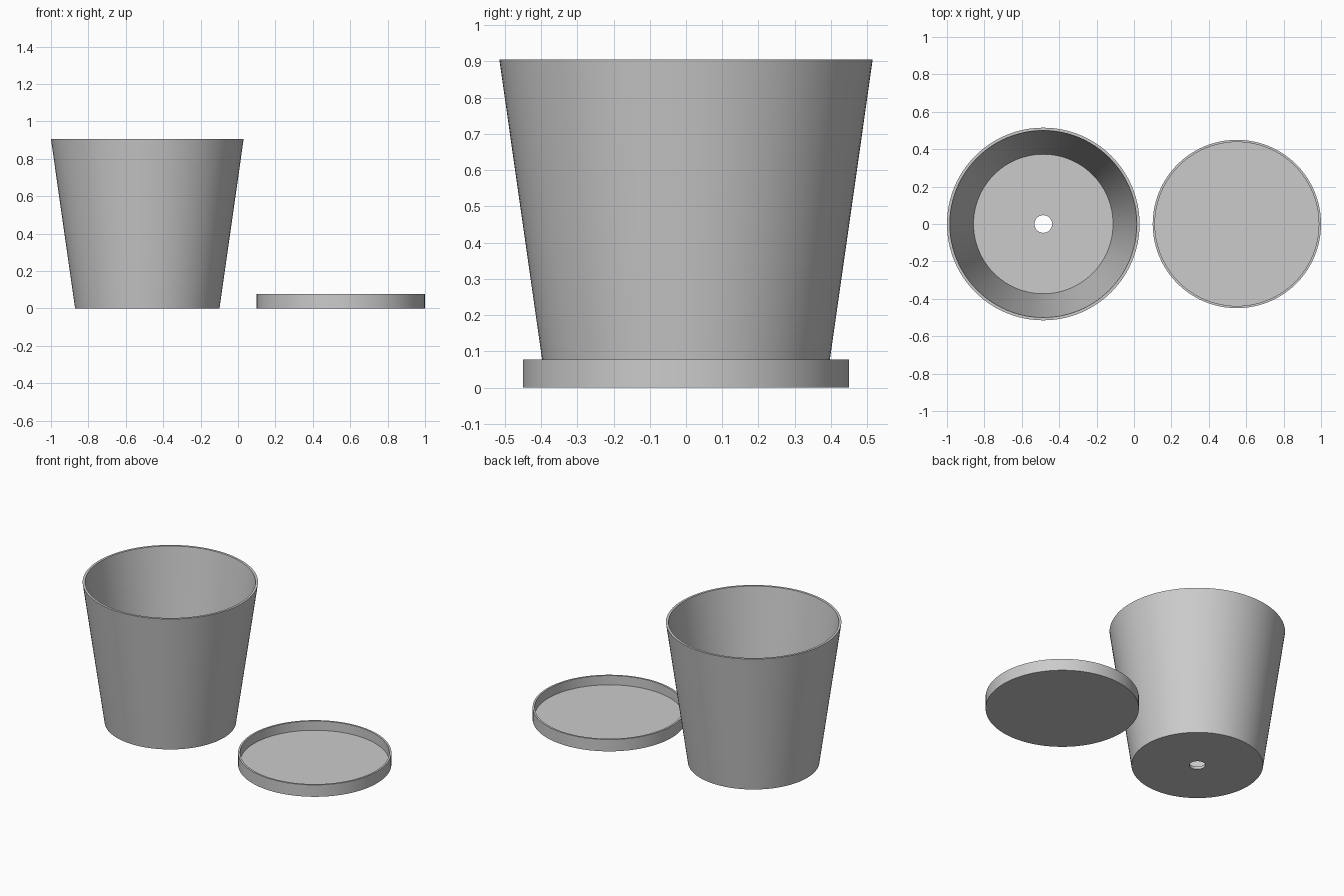
import bpy
import bmesh
import math

cube = bpy.data.objects.get("Cube")
if cube:
    bpy.data.objects.remove(cube, do_unlink=True)

SEGMENTS = 96

grey = bpy.data.materials.new("plain grey")
grey.use_nodes = True
colour = (0.6, 0.6, 0.6, 1)
grey.diffuse_color = colour
grey.node_tree.nodes["Principled BSDF"].inputs["Base Color"].default_value = colour


def lathe(name, profile, x, closed):
    """Turn a radius/height profile round a vertical axis at x."""
    bm = bmesh.new()
    rings = []
    for r, z in profile:
        ring = []
        for i in range(SEGMENTS):
            a = math.tau * i / SEGMENTS
            ring.append(bm.verts.new((r * math.cos(a), r * math.sin(a), z)))
        rings.append(ring)
    pairs = list(zip(rings, rings[1:]))
    if closed:
        pairs.append((rings[-1], rings[0]))
    else:
        bm.faces.new(rings[0])
        bm.faces.new(rings[-1])
    for low, high in pairs:
        for i in range(SEGMENTS):
            j = (i + 1) % SEGMENTS
            bm.faces.new((low[i], low[j], high[j], high[i]))
    bmesh.ops.recalc_face_normals(bm, faces=bm.faces)
    mesh = bpy.data.meshes.new(name)
    bm.to_mesh(mesh)
    bm.free()
    mesh.materials.append(grey)
    obj = bpy.data.objects.new(name, mesh)
    obj.location.x = x
    bpy.context.collection.objects.link(obj)
    bpy.ops.object.select_all(action="DESELECT")
    obj.select_set(True)
    bpy.context.view_layer.objects.active = obj
    bpy.ops.object.shade_smooth_by_angle(angle=math.radians(30))
    return obj


# Tapered pot with a drain hole through its floor
lathe("pot", [(0.047, 0), (0.386, 0), (0.515, 0.905), (0.5, 0.905),
              (0.373, 0.018), (0.047, 0.018)], -0.485, True)

# Shallow saucer with upright rim
lathe("saucer", [(0.45, 0), (0.45, 0.077), (0.438, 0.077),
                 (0.438, 0.017)], 0.55, False)
